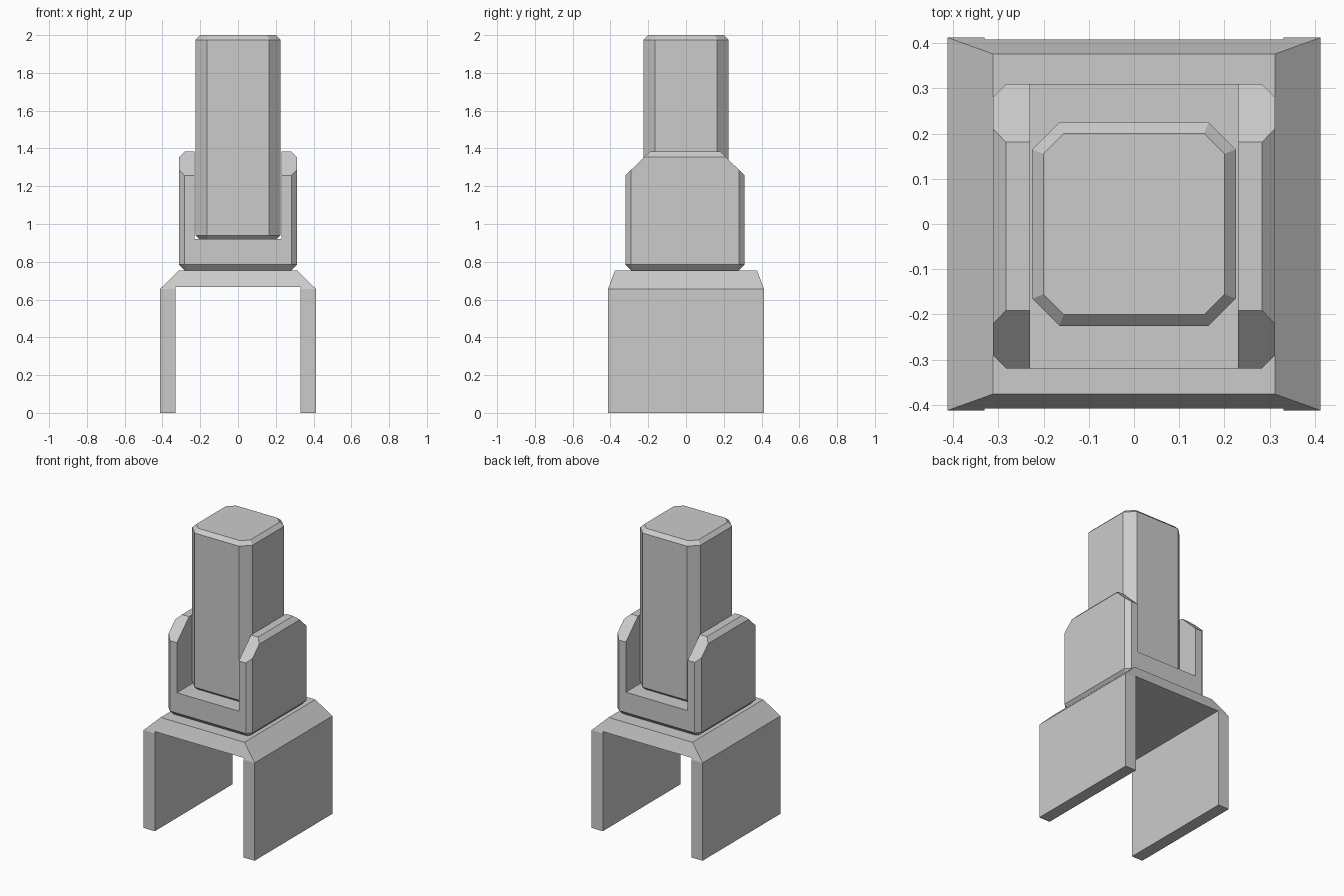
import bpy, bmesh
from mathutils import Vector

if "Cube" in bpy.data.objects:
    bpy.data.objects.remove(bpy.data.objects["Cube"])


def ring(hx, hy, c, z):
    """Rectangle outline with corners cut by c (plain rectangle if c is 0)."""
    if c == 0:
        return [(hx, -hy, z), (hx, hy, z), (-hx, hy, z), (-hx, -hy, z)]
    return [(hx, c - hy, z), (hx, hy - c, z), (hx - c, hy, z), (c - hx, hy, z),
            (-hx, hy - c, z), (-hx, c - hy, z), (c - hx, -hy, z), (hx - c, -hy, z)]


def loft(name, rings, y=0.0, cuts=()):
    """Closed solid through stacked rings, optionally trimmed by planes."""
    bm = bmesh.new()
    loops = [[bm.verts.new((p[0], p[1] + y, p[2])) for p in r] for r in rings]
    for a, b in zip(loops, loops[1:]):
        for i in range(len(a)):
            j = (i + 1) % len(a)
            bm.faces.new((a[i], a[j], b[j], b[i]))
    bm.faces.new(loops[0][::-1])
    bm.faces.new(loops[-1])
    for co, no in cuts:
        geom = bm.verts[:] + bm.edges[:] + bm.faces[:]
        res = bmesh.ops.bisect_plane(bm, geom=geom, plane_co=co, plane_no=no, clear_outer=True)
        edges = [e for e in res["geom_cut"] if isinstance(e, bmesh.types.BMEdge)]
        bmesh.ops.contextual_create(bm, geom=edges)
    bmesh.ops.recalc_face_normals(bm, faces=bm.faces[:])
    mesh = bpy.data.meshes.new(name)
    bm.to_mesh(mesh)
    bm.free()
    ob = bpy.data.objects.new(name, mesh)
    bpy.context.collection.objects.link(ob)
    return ob


def cut_channel(ob, hx, z0, z1):
    """Cut a channel along y through the whole part."""
    cutter = loft("cutter", [ring(hx, 1, 0, z0), ring(hx, 1, 0, z1)])
    mod = ob.modifiers.new("channel", 'BOOLEAN')
    mod.operation, mod.solver, mod.object = 'DIFFERENCE', 'EXACT', cutter
    bpy.context.view_layer.objects.active = ob
    bpy.ops.object.modifier_apply(modifier=mod.name)
    bpy.data.objects.remove(cutter)


# Arched base: two legs with a sloped cap
base = loft("base_bridge", [ring(.412, .412, 0, 0), ring(.412, .412, 0, .657),
                            ring(.312, .376, 0, .755)])
cut_channel(base, .33, -.1, .667)

# Cradle: chamfered block, sloped cheek tops, channel for the post
slopes = [(Vector((0, s * .315 - .005, 1.258)), Vector((0, s * .125, .129))) for s in (-1, 1)]
cradle = loft("cradle", [ring(.283, .286, .0124, .755), ring(.312, .315, .03, .785),
                         ring(.312, .315, .03, 1.354), ring(.283, .286, .0124, 1.383)],
              y=-.005, cuts=slopes)
cut_channel(cradle, .23, .921, 1.6)

# Post: octagonal column, chamfered at both ends
loft("post", [ring(.2, .2, .045, .915), ring(.225, .225, .06, .94),
              ring(.225, .225, .06, 1.975), ring(.2, .2, .045, 2.0)])
